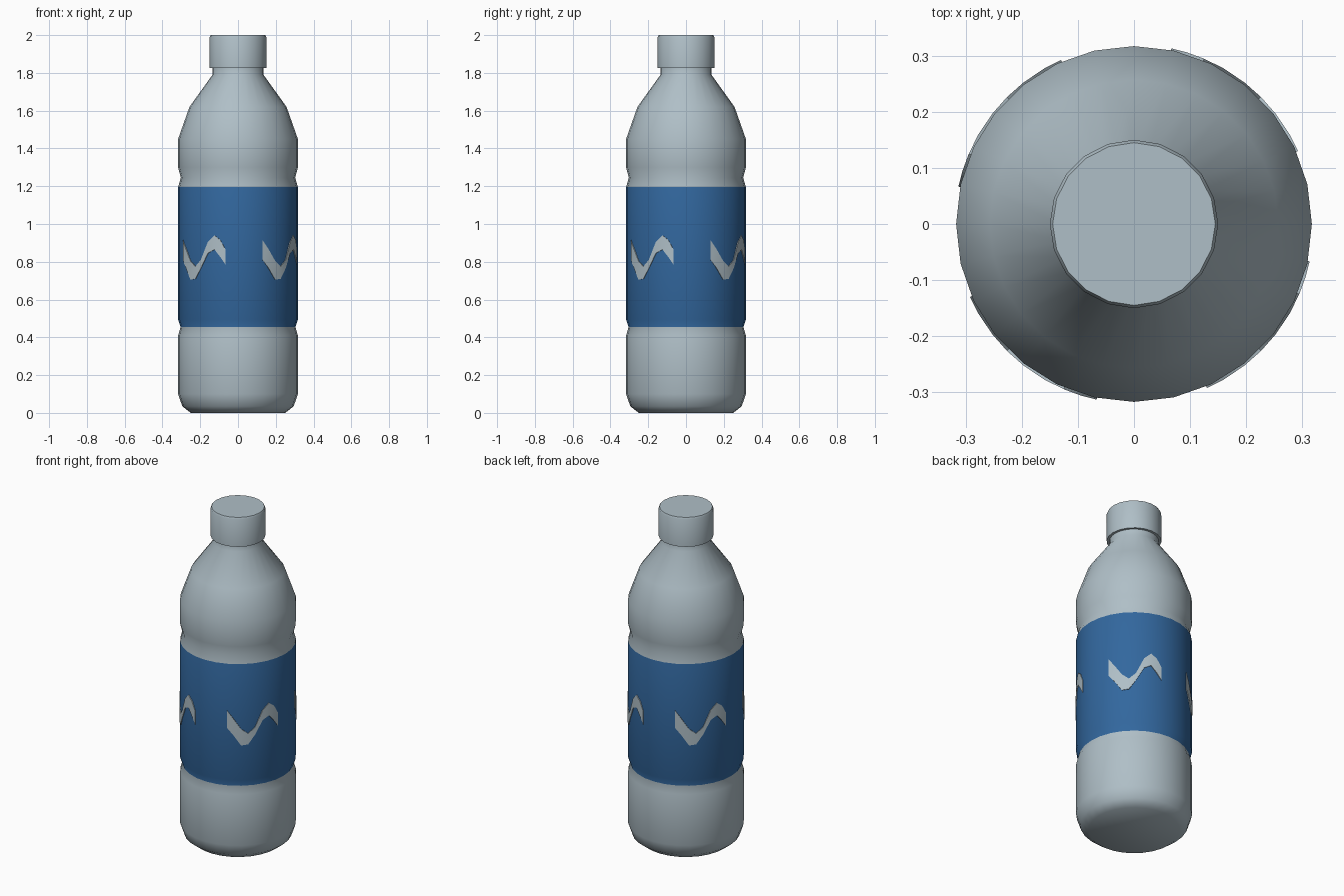
import bpy, bmesh
from math import sin, cos, radians, pi

cube = bpy.data.objects.get("Cube")
if cube:
    bpy.data.objects.remove(cube, do_unlink=True)


def material(name, rgb):
    m = bpy.data.materials.new(name)
    m.use_nodes = True
    m.diffuse_color = (*rgb, 1)
    node = next(n for n in m.node_tree.nodes if n.type == "BSDF_PRINCIPLED")
    node.inputs["Base Color"].default_value = (*rgb, 1)
    return m


GREY = material("pale blue grey", (0.43, 0.52, 0.57))
BLUE = material("label blue", (0.032, 0.136, 0.342))


def around(r, angle, z):
    """Point on a circle, angle measured from the front."""
    return (r * sin(angle), -r * cos(angle), z)


def finish(bm, name, mats, smooth):
    bmesh.ops.recalc_face_normals(bm, faces=bm.faces)
    mesh = bpy.data.meshes.new(name)
    bm.to_mesh(mesh)
    bm.free()
    obj = bpy.data.objects.new(name, mesh)
    bpy.context.collection.objects.link(obj)
    for m in mats:
        mesh.materials.append(m)
    bpy.ops.object.select_all(action="DESELECT")
    obj.select_set(True)
    bpy.context.view_layer.objects.active = obj
    bpy.ops.object.shade_smooth_by_angle(angle=radians(smooth))
    return obj


def lathe(profile, sides):
    """Closed turned solid from (radius, height) pairs."""
    bm = bmesh.new()
    rings = [[bm.verts.new(around(r, 2 * pi * i / sides + pi / 2, z))
              for i in range(sides)] for r, z in profile]
    for a, b in zip(rings, rings[1:]):
        for i in range(sides):
            j = (i + 1) % sides
            bm.faces.new((a[i], a[j], b[j], b[i]))
    bm.faces.new(rings[0])
    bm.faces.new(rings[-1])
    return bm


# Bottle body with grooves above and below the label
R = 0.317
LABEL_LOW, LABEL_HIGH = 0.455, 1.195
body_profile = [
    (0.25, 0), (0.295, 0.035), (R, 0.10), (R, 0.41),
    (0.304, LABEL_LOW), (R, 0.495), (R, LABEL_HIGH),
    (0.303, 1.245), (R, 1.30), (R, 1.45),
    (0.257, 1.62), (0.135, 1.79), (0.135, 1.84),
]
bm = lathe(body_profile, 28)
for f in bm.faces:
    if LABEL_LOW < f.calc_center_median().z < LABEL_HIGH:
        f.material_index = 1
finish(bm, "bottle_body", [GREY, BLUE], 60)

# Screw cap
finish(lathe([(0.15, 1.825), (0.15, 1.99), (0.145, 2.0)], 20), "cap", [GREY], 30)

# Wave emblems: (degrees along, lower edge, upper edge), repeated round the label
wave = [
    (0, 0.81, 0.915), (6, 0.77, 0.87), (14, 0.705, 0.805),
    (21, 0.71, 0.775), (28, 0.765, 0.81), (36, 0.845, 0.905),
    (43, 0.865, 0.94), (49, 0.825, 0.915), (54, 0.785, 0.865),
]
bm = bmesh.new()
for k in range(4):
    start = 90 * k - 66
    cols = [[bm.verts.new(around(r, radians(start + a), z))
             for r, z in ((0.32, lo), (0.32, hi), (0.313, hi), (0.313, lo))]
            for a, lo, hi in wave]
    for a, b in zip(cols, cols[1:]):
        for i in range(4):
            j = (i + 1) % 4
            bm.faces.new((a[i], b[i], b[j], a[j]))
    bm.faces.new(cols[0])
    bm.faces.new(cols[-1])
finish(bm, "label_waves", [GREY], 30)
